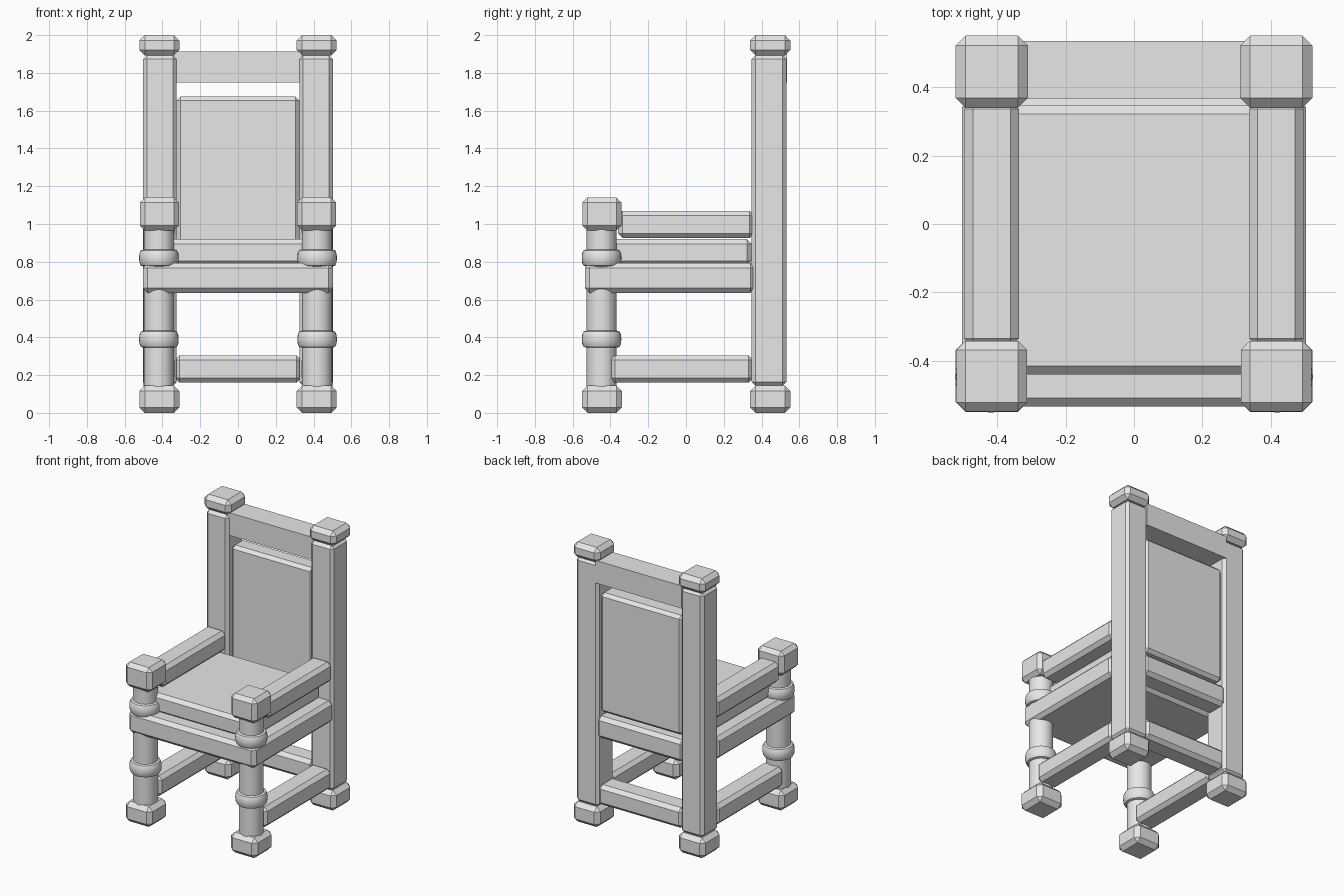
import bpy, bmesh, math

if "Cube" in bpy.data.objects:
    bpy.data.objects.remove(bpy.data.objects["Cube"])

grey = bpy.data.materials.new("plain grey")
grey.diffuse_color = (0.8, 0.8, 0.8, 1)
grey.use_nodes = True
grey.node_tree.nodes["Principled BSDF"].inputs["Base Color"].default_value = grey.diffuse_color


def make_object(name, bm):
    mesh = bpy.data.meshes.new(name)
    bmesh.ops.recalc_face_normals(bm, faces=bm.faces)
    bm.to_mesh(mesh)
    bm.free()
    mesh.materials.append(grey)
    obj = bpy.data.objects.new(name, mesh)
    bpy.context.collection.objects.link(obj)
    return obj


def block(name, x, y, z, bevel=0.025):
    """Chamfered box given as (min, max) ranges."""
    bm = bmesh.new()
    bmesh.ops.create_cube(bm, size=1)
    for v in bm.verts:
        v.co = [(r[0] + r[1]) / 2 + c * (r[1] - r[0]) for c, r in zip(v.co, (x, y, z))]
    if bevel:
        bmesh.ops.bevel(bm, geom=bm.edges[:], offset=bevel, segments=1,
                        affect='EDGES', profile=0.5)
    return make_object(name, bm)


def turned_leg(name, x, y, profile, sides=32):
    """Lathe a (radius, height) profile."""
    bm = bmesh.new()
    rings = [[bm.verts.new((x + r * math.cos(2 * math.pi * i / sides),
                            y + r * math.sin(2 * math.pi * i / sides), z))
              for i in range(sides)] for r, z in profile]
    for a, b in zip(rings, rings[1:]):
        for i in range(sides):
            j = (i + 1) % sides
            bm.faces.new((a[i], a[j], b[j], b[i]))
    bm.faces.new(rings[0][::-1])
    bm.faces.new(rings[-1])
    obj = make_object(name, bm)
    bpy.ops.object.select_all(action='DESELECT')
    obj.select_set(True)
    bpy.context.view_layer.objects.active = obj
    bpy.ops.object.shade_smooth_by_angle(angle=math.radians(35))


def ring(z, r=0.08, bulge=0.025, half=0.045):
    """Rounded collar around the leg."""
    pts = [(0, -1), (0.6, -0.9), (0.9, -0.55), (1, 0), (0.9, 0.55), (0.6, 0.9), (0, 1)]
    return [(r + bulge * a, z + half * b) for a, b in pts]


leg_profile = [(0.08, 0.13)] + ring(0.39) + ring(0.82) + [(0.08, 0.98)]

# Parts that appear on both sides
for s, side in ((-1, "left"), (1, "right")):
    def xr(a, b):
        return tuple(sorted((s * a, s * b)))

    cap_x = xr(0.311, 0.522)
    block(side + "_front_foot", cap_x, (-0.55, -0.34), (0, 0.145), 0.029)
    block(side + "_back_foot", cap_x, (0.34, 0.552), (0, 0.145), 0.029)
    turned_leg(side + "_front_leg", s * 0.419, -0.447, leg_profile)
    block(side + "_arm_block", xr(0.313, 0.52), (-0.549, -0.342), (0.965, 1.14), 0.027)
    block(side + "_back_post", xr(0.325, 0.503), (0.348, 0.531), (0.143, 1.893), 0.02)
    block(side + "_post_cap", cap_x, (0.34, 0.552), (1.892, 2.0), 0.029)
    block(side + "_armrest", xr(0.337, 0.497), (-0.36, 0.362), (0.925, 1.07))
    block(side + "_lower_rail", xr(0.337, 0.497), (-0.402, 0.357), (0.16, 0.305))

# Seat
block("seat_base", (-0.503, 0.503), (-0.535, 0.367), (0.636, 0.793))
block("seat_cushion", (-0.41, 0.41), (-0.44, 0.347), (0.78, 0.92))

# Back
block("back_panel", (-0.326, 0.326), (0.38, 0.512), (0.82, 1.675), 0.022)
block("top_rail", (-0.34, 0.34), (0.367, 0.536), (1.75, 1.912), 0)
block("back_seat_rail", (-0.345, 0.345), (0.367, 0.526), (0.636, 0.793))
block("back_lower_rail", (-0.335, 0.335), (0.367, 0.526), (0.16, 0.305))
